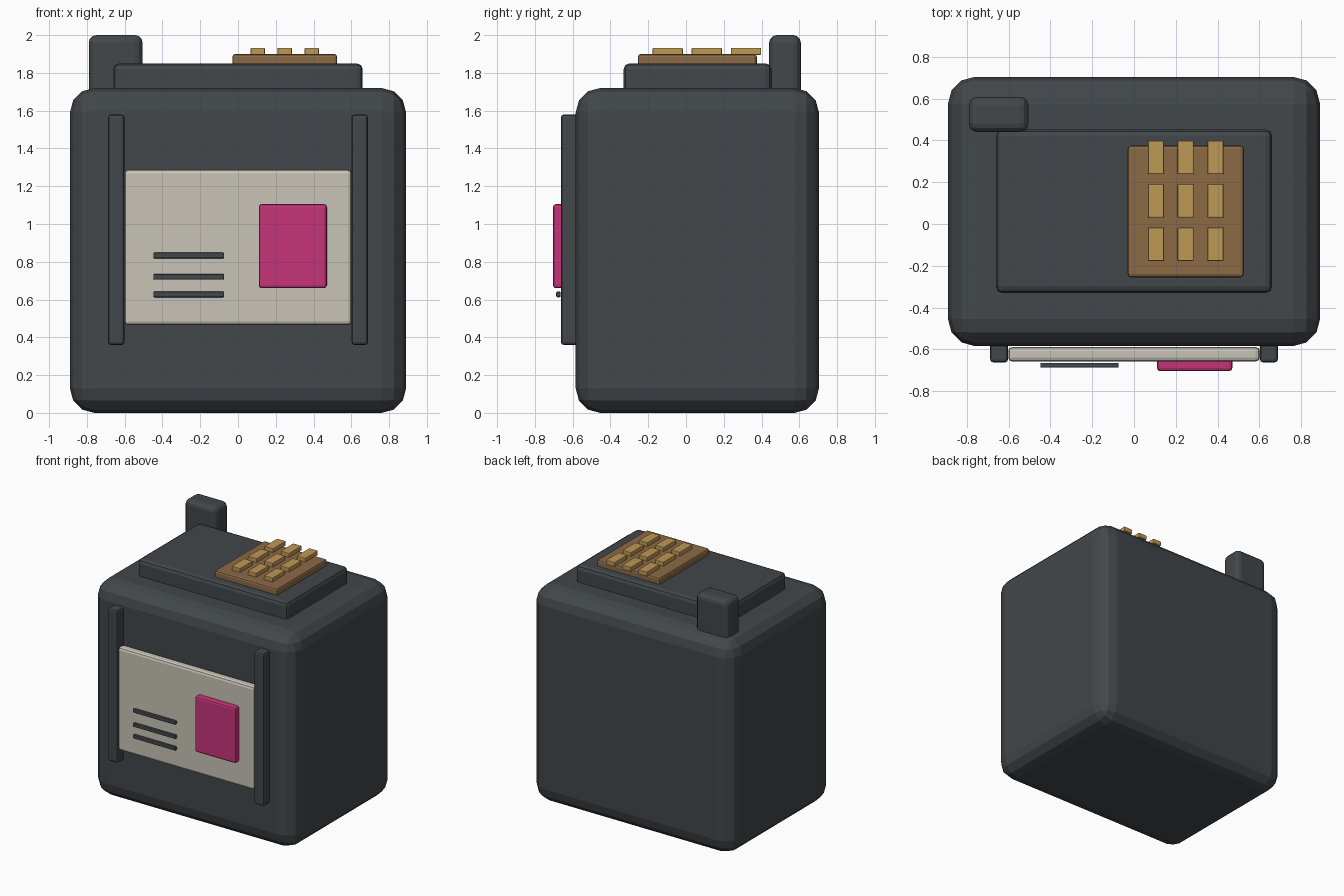
import bpy

cube = bpy.data.objects.get("Cube")
if cube:
    bpy.data.objects.remove(cube, do_unlink=True)


def material(name, color):
    m = bpy.data.materials.new(name)
    m.use_nodes = True
    m.diffuse_color = (*color, 1)
    bsdf = next(n for n in m.node_tree.nodes if n.type == "BSDF_PRINCIPLED")
    bsdf.inputs["Base Color"].default_value = (*color, 1)
    return m


charcoal = material("charcoal", (0.054, 0.063, 0.069))
cream = material("cream", (0.58, 0.55, 0.47))
pink = material("pink", (0.565, 0.034, 0.195))
brown = material("brown", (0.258, 0.144, 0.06))
gold = material("gold", (0.515, 0.314, 0.091))


def box(name, x, y, z, mat, bevel, segments=2):
    """Rounded box spanning the given (min, max) range on each axis."""
    spans = (x, y, z)
    bpy.ops.mesh.primitive_cube_add(size=1, location=[sum(s) / 2 for s in spans])
    ob = bpy.context.object
    ob.name = name
    ob.scale = [s[1] - s[0] for s in spans]
    bpy.ops.object.transform_apply(location=False, rotation=False, scale=True)
    mod = ob.modifiers.new("rounded_edges", "BEVEL")
    mod.width = bevel
    mod.segments = segments
    ob.data.materials.append(mat)
    return ob


# Main casing, raised lid and corner post
box("body", (-0.89, 0.89), (-0.584, 0.704), (0, 1.72), charcoal, 0.13, 3)
box("lid", (-0.66, 0.66), (-0.33, 0.452), (1.66, 1.85), charcoal, 0.03)
box("corner_post", (-0.79, -0.505), (0.44, 0.608), (1.58, 2.0), charcoal, 0.04, 3)

# Keypad with three by three keys
box("keypad", (-0.03, 0.525), (-0.255, 0.375), (1.83, 1.9), brown, 0.015)
for i, cx in enumerate((0.105, 0.247, 0.39)):
    for j, cy in enumerate((-0.097, 0.11, 0.318)):
        box(f"key_{i}_{j}", (cx - 0.038, cx + 0.038), (cy - 0.08, cy + 0.08),
            (1.895, 1.932), gold, 0.005)

# Front panel held between two rails
for side, cx in (("left", 0.645), ("right", -0.645)):
    box(f"{side}_rail", (cx - 0.043, cx + 0.043), (-0.662, -0.54),
        (0.36, 1.58), charcoal, 0.015)
box("front_panel", (-0.602, 0.602), (-0.658, -0.588), (0.465, 1.288), cream, 0.02)
box("pink_button", (0.11, 0.47), (-0.704, -0.64), (0.66, 1.105), pink, 0.015)
for i, cz in enumerate((0.833, 0.72, 0.627)):
    box(f"panel_slat_{i}", (-0.448, -0.073), (-0.687, -0.664),
        (cz - 0.015, cz + 0.015), charcoal, 0.006)
